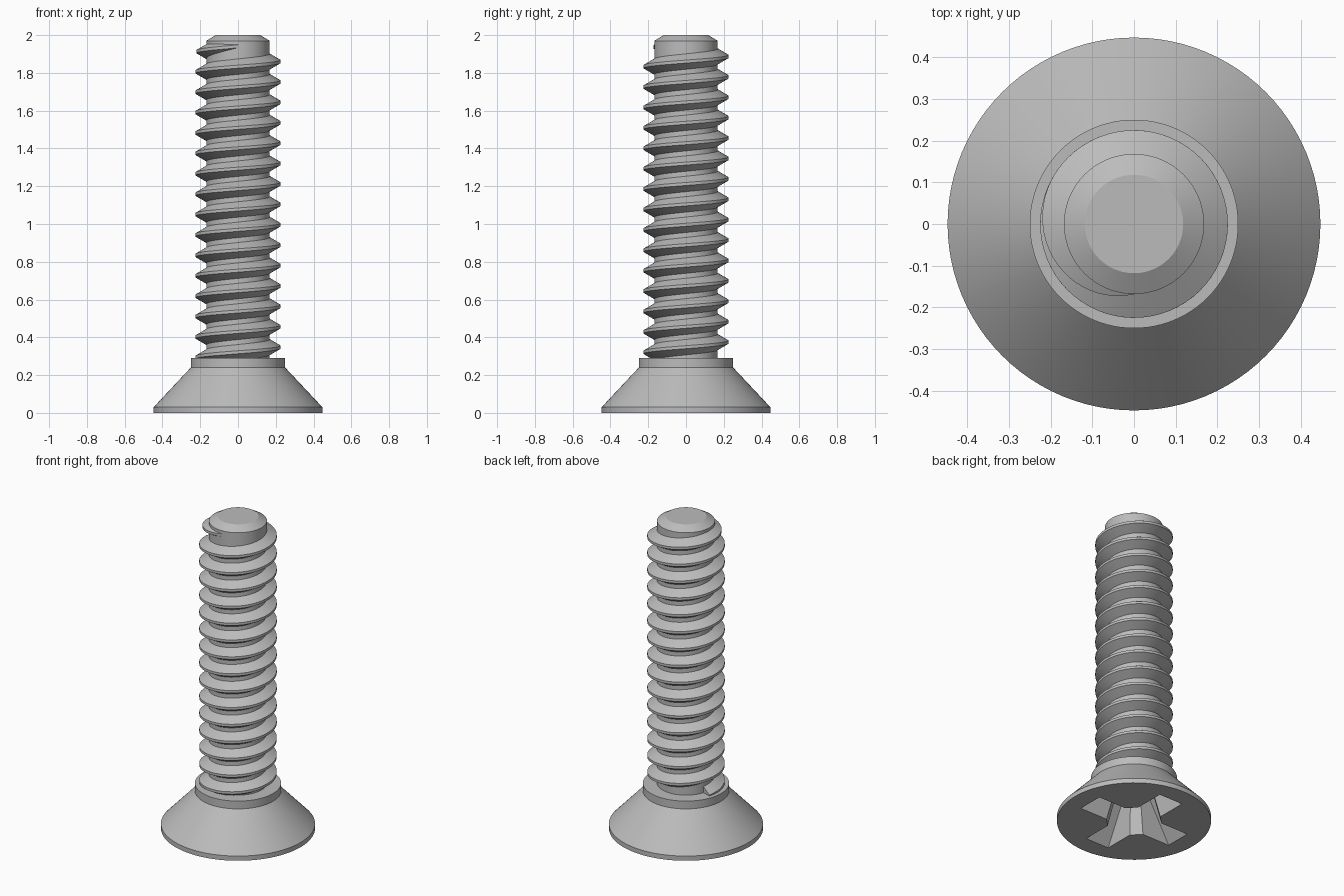
import bpy
import bmesh
from math import pi, sin, cos, tau, radians

SEGMENTS = 96
PITCH = 0.108
CORE_R, CREST_R = 0.168, 0.225

cube = bpy.data.objects.get("Cube")
if cube:
    bpy.data.objects.remove(cube, do_unlink=True)

steel = bpy.data.materials.new("steel grey")
steel.use_nodes = True
GREY = (0.5, 0.5, 0.5, 1)
steel.diffuse_color = GREY
steel.node_tree.nodes["Principled BSDF"].inputs["Base Color"].default_value = GREY


def loft(name, sections):
    """Skin closed rings of equal size into a capped solid."""
    bm = bmesh.new()
    rings = [[bm.verts.new(p) for p in ring] for ring in sections]
    n = len(rings[0])
    for a, b in zip(rings, rings[1:]):
        for i in range(n):
            j = (i + 1) % n
            bm.faces.new((a[i], a[j], b[j], b[i]))
    bm.faces.new(rings[0])
    bm.faces.new(rings[-1])
    bmesh.ops.recalc_face_normals(bm, faces=bm.faces)
    mesh = bpy.data.meshes.new(name)
    bm.to_mesh(mesh)
    bm.free()
    mesh.materials.append(steel)
    obj = bpy.data.objects.new(name, mesh)
    bpy.context.collection.objects.link(obj)
    return obj


def circle(r, z):
    return [(r * cos(tau * i / SEGMENTS), r * sin(tau * i / SEGMENTS), z)
            for i in range(SEGMENTS)]


def cross(length, width, root, z):
    """Four-armed outline; root is where each arm meets its corner chamfer."""
    arm = [(root, -width), (length, -width), (length, width), (root, width)]
    ring = []
    for k in range(4):
        c, s = cos(k * pi / 2), sin(k * pi / 2)
        ring += [(x * c - y * s, x * s + y * c, z) for x, y in arm]
    return ring


def smooth(obj):
    bpy.ops.object.select_all(action='DESELECT')
    obj.select_set(True)
    bpy.context.view_layer.objects.active = obj
    bpy.ops.object.shade_smooth_by_angle(angle=radians(25))


# Countersunk head, collar and plain shaft with a chamfered tip
profile = [(0.447, 0), (0.447, 0.03), (0.25, 0.24), (0.25, 0.29),
           (CORE_R, 0.29), (CORE_R, 1.97), (0.118, 2.0)]
body = loft("head_and_shaft", [circle(r, z) for r, z in profile])

# Tapered cross recess in the underside of the head
cutter = loft("recess_cutter", [cross(0.34, 0.085, 0.14, -0.01),
                                cross(0.16, 0.05, 0.09, 0.23),
                                cross(0.03, 0.01, 0.02, 0.27)])
cutter.hide_render = True
cutter.hide_set(True)
recess = body.modifiers.new("recess", 'BOOLEAN')
recess.operation = 'DIFFERENCE'
recess.solver = 'EXACT'
recess.object = cutter
bpy.context.view_layer.objects.active = body
bpy.ops.object.modifier_apply(modifier="recess")
bpy.data.objects.remove(cutter, do_unlink=True)
smooth(body)

# Right-handed helical thread that runs out near the tip
START, END, FADE = -14.55, 0.75, 0.35
steps = int((END - START) * 64)
sections = []
for i in range(steps + 1):
    turn = START + (END - START) * i / steps
    size = sin(min(1, max(0.01, (END - turn) / FADE)) * pi / 2)
    z = 1.86 + PITCH * turn
    crest = CORE_R + (CREST_R - CORE_R) * size
    half = 0.008 + 0.033 * size
    ridge = [(CORE_R - 0.01, -half), (CORE_R, -half), (crest, -0.008),
             (crest, 0.008), (CORE_R, half), (CORE_R - 0.01, half)]
    c, s = cos(tau * turn), sin(tau * turn)
    sections.append([(r * c, r * s, z + dz) for r, dz in ridge])
smooth(loft("thread", sections))
